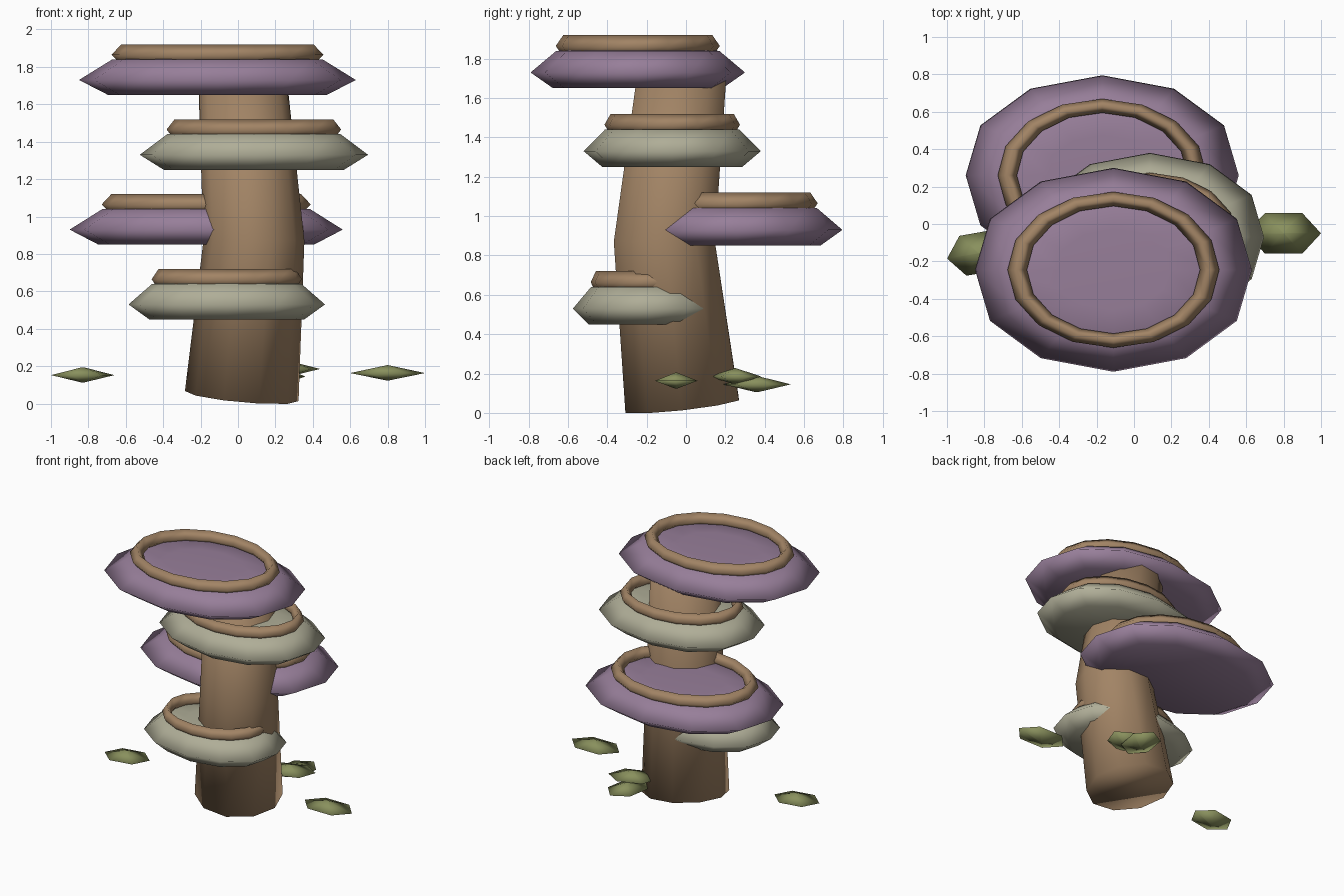
import bpy, bmesh
from math import sin, cos, pi, radians
from mathutils import Vector, Matrix

if "Cube" in bpy.data.objects:
    bpy.data.objects.remove(bpy.data.objects["Cube"])


def material(name, rgb):
    m = bpy.data.materials.new(name)
    m.use_nodes = True
    m.diffuse_color = (*rgb, 1)
    m.node_tree.nodes["Principled BSDF"].inputs["Base Color"].default_value = (*rgb, 1)
    return m


BROWN = material("bark brown", (0.36, 0.23, 0.13))
PURPLE = material("dusty purple", (0.31, 0.21, 0.32))
CREAM = material("pale cream", (0.43, 0.42, 0.31))
GREEN = material("leaf green", (0.25, 0.28, 0.11))


def loft(name, rings, mat, closed=False):
    """Skin a list of point rings; cap the ends unless the rings close up."""
    bm = bmesh.new()
    rows = [[bm.verts.new(p) for p in ring] for ring in rings]
    pairs = list(zip(rows, rows[1:]))
    if closed:
        pairs.append((rows[-1], rows[0]))
    for a, b in pairs:
        n = len(a)
        for i in range(n):
            j = (i + 1) % n
            bm.faces.new((a[i], a[j], b[j], b[i]))
    if not closed:
        bm.faces.new(rows[0][::-1])
        bm.faces.new(rows[-1])
    bmesh.ops.remove_doubles(bm, verts=bm.verts, dist=0.0005)
    bmesh.ops.recalc_face_normals(bm, faces=bm.faces)
    me = bpy.data.meshes.new(name)
    bm.to_mesh(me)
    bm.free()
    me.materials.append(mat)
    for p in me.polygons:
        p.use_smooth = True
    ob = bpy.data.objects.new(name, me)
    bpy.context.collection.objects.link(ob)
    return ob


def ellipse(centre, rx, ry, sides, bulge=0.0):
    pts = []
    for i in range(sides):
        a = 2 * pi * i / sides
        x = rx * cos(a) * (1 + bulge * abs(sin(a)))
        pts.append(Vector(centre) + Vector((x, ry * sin(a), 0)))
    return pts


# Trunk: three tilted rings along a gently bent path
def trunk_ring(centre, radius, axis):
    turn = Vector((0, 0, 1)).rotation_difference(Vector(axis)).to_matrix()
    return [turn @ p + Vector(centre) for p in ellipse((0, 0, 0), radius, radius, 10)]


loft("trunk", [
    trunk_ring((0.02, -0.02, 0.04), 0.305, (0.09, -0.11, 1)),
    trunk_ring((0.085, -0.11, 0.87), 0.27, (0, 0, 1)),
    trunk_ring((0.025, -0.02, 1.72), 0.237, (-0.07, 0.11, 1)),
], BROWN)


# Shelf caps: bevelled elliptical disc with a diamond-section rim ring on top
def shelf(name, x, y, z, rx, ry, mat):
    profile = [(0.79, -0.08), (1, 0), (0.76, 0.11), (0.4, 0.12)]
    loft(name, [ellipse((x, y, z + h), rx * r, ry * r, 12, 0.06) for r, h in profile], mat)
    section = [(0.765, 0), (0.695, 0.055), (0.625, 0), (0.695, -0.055)]
    loft(name + "_ring",
         [ellipse((x, y, z + 0.135 + h), rx * r, ry * r, 16) for r, h in section],
         BROWN, closed=True)


shelf("top_shelf", -0.11, -0.245, 1.73, 0.74, 0.545, PURPLE)
shelf("upper_shelf", 0.085, -0.07, 1.33, 0.61, 0.45, CREAM)
shelf("back_shelf", -0.17, 0.26, 0.93, 0.73, 0.535, PURPLE)
shelf("lower_shelf", -0.06, -0.19, 0.53, 0.525, 0.385, CREAM)


# Leaves: flattened six-sided double pyramids
def leaf(name, x, y, z, length, angle):
    rings = [ellipse((0, 0, h), length * r, 0.125 * r, 6)
             for r, h in ((0, -0.04), (1, 0), (0, 0.042))]
    # the pointed ends collapse, so build them with tiny rings
    rings[0] = ellipse((0, 0, -0.04), 0.004, 0.004, 6)
    rings[2] = ellipse((0, 0, 0.042), 0.004, 0.004, 6)
    ob = loft(name, rings, GREEN)
    ob.data.transform(Matrix.Translation((x, y, z)) @ Matrix.Rotation(radians(angle), 4, 'Z'))


leaf("right_leaf", -0.83, -0.155, 0.152, 0.172, 10)
leaf("left_leaf", 0.8, -0.05, 0.163, 0.2, 0)
leaf("back_leaf_upper", 0.27, 0.25, 0.185, 0.18, 20)
leaf("back_leaf_lower", 0.24, 0.36, 0.145, 0.175, 80)
